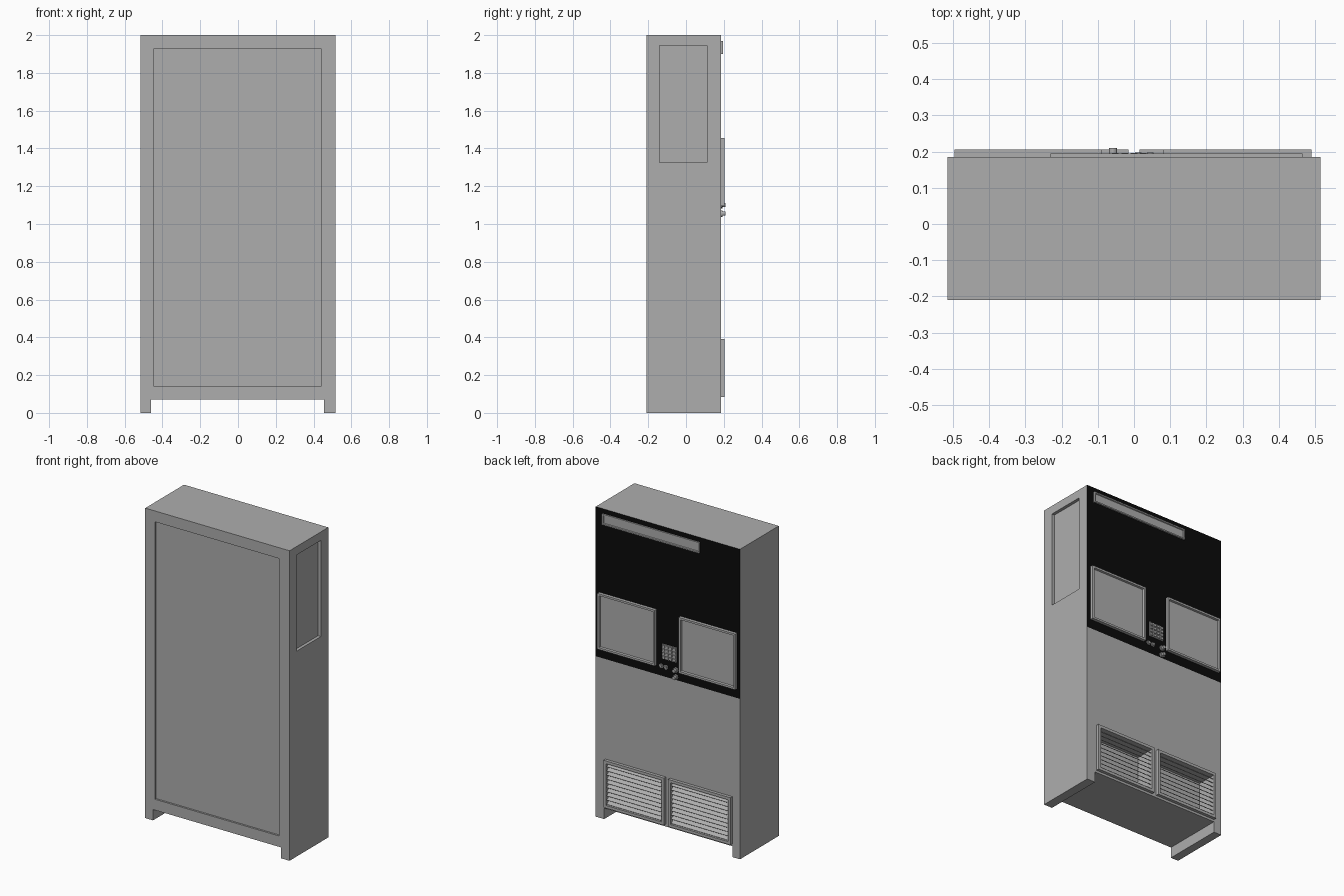
import bpy, bmesh
from mathutils import Matrix, Vector
from math import radians

if "Cube" in bpy.data.objects:
    bpy.data.objects.remove(bpy.data.objects["Cube"], do_unlink=True)


def material(name, value):
    m = bpy.data.materials.new(name)
    m.use_nodes = True
    col = (value, value, value, 1)
    m.diffuse_color = col
    m.node_tree.nodes["Principled BSDF"].inputs["Base Color"].default_value = col
    return m


GREY = material("cabinet grey", 0.42)
BLACK = material("panel black", 0.003)
BACK = 0.185


def finish(name, bm, mats=(GREY,)):
    bmesh.ops.recalc_face_normals(bm, faces=bm.faces)
    me = bpy.data.meshes.new(name)
    bm.to_mesh(me)
    bm.free()
    ob = bpy.data.objects.new(name, me)
    bpy.context.scene.collection.objects.link(ob)
    for m in mats:
        me.materials.append(m)
    return ob


def add_box(bm, x, y, z, tilt=0):
    """Box from three (low, high) ranges, tilted about its own x axis."""
    mid = Vector([(r[0] + r[1]) / 2 for r in (x, y, z)])
    size = [r[1] - r[0] for r in (x, y, z)]
    mat = Matrix.Translation(mid) @ Matrix.Rotation(tilt, 4, 'X') @ Matrix.Diagonal((*size, 1))
    return bmesh.ops.create_cube(bm, size=1, matrix=mat)["verts"]


def box(name, x, y, z):
    bm = bmesh.new()
    add_box(bm, x, y, z)
    return finish(name, bm)


def inset_plate(name, x, z, top, border, depth):
    """Raised plate on the back with a sunken centre."""
    bm = bmesh.new()
    add_box(bm, x, (BACK - 0.002, top), z)
    bm.normal_update()
    face = max(bm.faces, key=lambda f: f.calc_center_median().y)
    bmesh.ops.inset_region(bm, faces=[face], thickness=border)
    bmesh.ops.inset_region(bm, faces=[face], thickness=0.004, depth=-depth)
    return finish(name, bm)


def knob(name, x, z, steps):
    """Stack of round steps (radius, y end) pointing backwards."""
    bm = bmesh.new()
    y = BACK - 0.002
    for radius, end in steps:
        mat = Matrix.Translation((x, (y + end) / 2, z)) @ Matrix.Rotation(radians(90), 4, 'X')
        bmesh.ops.create_cone(bm, cap_ends=True, segments=16, radius1=radius,
                              radius2=radius, depth=end - y, matrix=mat)
        y = end
    return finish(name, bm)


# Cabinet: front outline with a foot notch, extruded to the back
bm = bmesh.new()
outline = [(-0.515, 0), (-0.46, 0), (-0.46, 0.07), (0.455, 0.07),
           (0.455, 0), (0.515, 0), (0.515, 2), (-0.515, 2)]
base = bm.faces.new([bm.verts.new((x, -0.21, z)) for x, z in outline])
ext = bmesh.ops.extrude_face_region(bm, geom=[base])["geom"]
bmesh.ops.translate(bm, vec=(0, BACK + 0.21, 0),
                    verts=[v for v in ext if isinstance(v, bmesh.types.BMVert)])
# Black upper half of the back
bmesh.ops.bisect_plane(bm, geom=bm.verts[:] + bm.edges[:] + bm.faces[:],
                       plane_co=(0, 0, 1.035), plane_no=(0, 0, 1))
for f in bm.faces:
    c = f.calc_center_median()
    if c.y > BACK - 0.001 and c.z > 1.035:
        f.material_index = 1
cabinet = finish("cabinet", bm, (GREY, BLACK))

# Recesses: front panel, side window, vent cavities
vents = {"left": (0.015, 0.445), "right": (-0.46, -0.015)}
cutters = [box("front_cutter", (-0.445, 0.44), (-0.3, -0.198), (0.14, 1.93)),
           box("side_cutter", (0.495, 0.6), (-0.14, 0.11), (1.325, 1.945))]
for side, (a, b) in vents.items():
    cutters.append(box(side + "_vent_cutter", (a + 0.018, b - 0.018), (0.075, 0.3), (0.103, 0.372)))
bpy.context.view_layer.objects.active = cabinet
for c in cutters:
    c.hide_render = True
    mod = cabinet.modifiers.new("recess", 'BOOLEAN')
    mod.operation = 'DIFFERENCE'
    mod.solver = 'EXACT'
    mod.object = c
    bpy.ops.object.modifier_apply(modifier=mod.name)
for c in cutters:
    bpy.data.objects.remove(c, do_unlink=True)

# Vent frames and slats
for side, (a, b) in vents.items():
    low, high, w = 0.085, 0.39, 0.018
    ys = (BACK - 0.002, 0.205)
    bm = bmesh.new()
    for x in ((a, a + w), (b - w, b)):
        add_box(bm, x, ys, (low, high))
    for z in ((low, low + w), (high - w, high)):
        add_box(bm, (a + w, b - w), ys, z)
    finish(side + "_vent_frame", bm)
    bm = bmesh.new()
    count = 10
    pitch = (high - low - 2 * w) / count
    for i in range(count):
        z = low + w + pitch * (i + 0.5)
        add_box(bm, (a + w, b - w), (0.17, 0.2), (z - 0.0015, z + 0.0015), radians(-40))
    finish(side + "_vent_slats", bm)

# Screens and top light strip
inset_plate("left_screen", (0.08, 0.49), (1.095, 1.455), 0.205, 0.018, 0.012)
inset_plate("right_screen", (-0.495, -0.09), (1.095, 1.455), 0.205, 0.018, 0.012)
inset_plate("light_strip", (-0.23, 0.465), (1.9, 1.97), 0.195, 0.012, 0.006)

# Keypad with a grid of keys
box("keypad_plate", (-0.065, 0.04), (BACK - 0.002, 0.19), (1.15, 1.245))
bm = bmesh.new()
for col in range(4):
    for row in range(4):
        x, z = -0.052 + col * 0.026, 1.163 + row * 0.023
        add_box(bm, (x - 0.009, x + 0.009), (0.189, 0.196), (z - 0.008, z + 0.008))
finish("keypad_keys", bm)

# Buttons and turning knobs
for i, x in enumerate((0.012, 0.045)):
    knob(f"button_{i + 1}", x, 1.1, [(0.014, 0.191), (0.009, 0.197)])
for i, z in enumerate((1.055, 1.1)):
    knob(f"knob_{i + 1}", -0.058, z, [(0.017, 0.194), (0.011, 0.21)])
